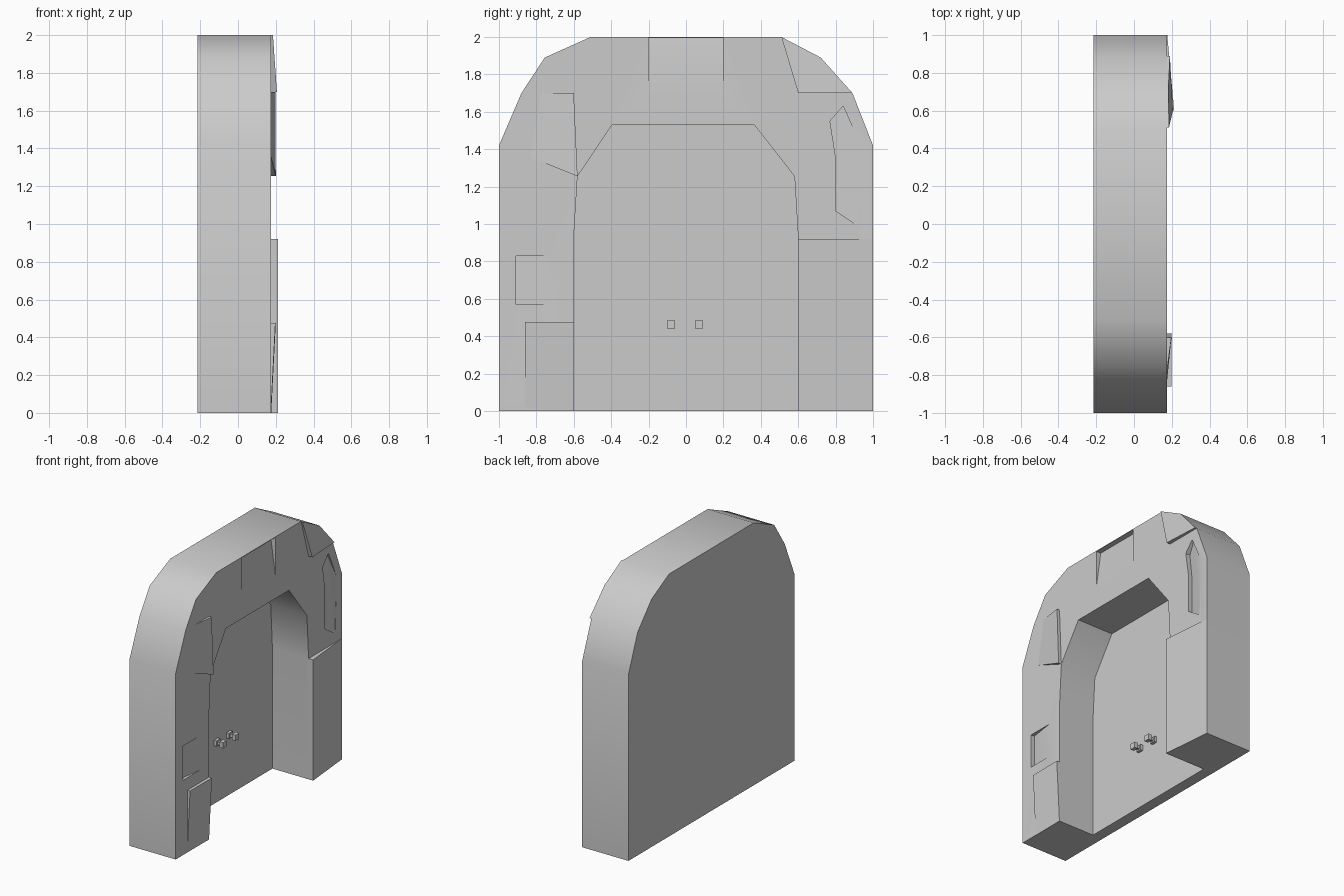
import bpy, bmesh, math

if "Cube" in bpy.data.objects:
    bpy.data.objects.remove(bpy.data.objects["Cube"])

BACK, DOOR, WALL = -0.215, -0.13, 0.175


def prism(name, ring_a, ring_b):
    """Closed solid between two matching rings of (x, y, z) points."""
    bm = bmesh.new()
    a = [bm.verts.new(p) for p in ring_a]
    b = [bm.verts.new(p) for p in ring_b]
    bm.faces.new(a)
    bm.faces.new(b)
    for i in range(len(a)):
        j = (i + 1) % len(a)
        bm.faces.new((a[i], a[j], b[j], b[i]))
    bmesh.ops.recalc_face_normals(bm, faces=bm.faces)
    me = bpy.data.meshes.new(name)
    bm.to_mesh(me)
    bm.free()
    ob = bpy.data.objects.new(name, me)
    bpy.context.collection.objects.link(ob)
    return ob


def slab(name, pts, x0, x1):
    """Extrude a (y, z) profile along x."""
    return prism(name, [(x0, y, z) for y, z in pts], [(x1, y, z) for y, z in pts])


def relief(name, pts, x):
    """Tilted panel: (y, z, surface x) points joined to a flat ring at x."""
    return prism(name, [(d, y, z) for y, z, d in pts], [(x, y, z) for y, z, d in pts])


# Main wall with rounded shoulders
wall = slab("gate_wall", [
    (-1, 0), (-1, 1.42), (-0.88, 1.70), (-0.755, 1.89), (-0.51, 2.0),
    (0.51, 2.0), (0.72, 1.89), (0.89, 1.70), (1, 1.42), (1, 0)], BACK, WALL)

# Doorway recess and chipped stone recesses
F = WALL + 0.001
cutters = [
    slab("doorway_cutter", [
        (-0.6, -0.1), (-0.6, 0.93), (-0.58, 1.255), (-0.395, 1.53),
        (0.365, 1.53), (0.58, 1.255), (0.6, 0.92), (0.6, -0.1)], DOOR, 0.3),
    relief("keystone_cutter", [
        (-0.2, 1.70, F), (0.2, 1.70, F), (0.2, 1.995, 0.135), (-0.2, 1.995, 0.135)], 0.3),
    relief("right_chip_cutter", [
        (0.84, 1.63, 0.158), (0.77, 1.55, 0.137), (0.80, 1.36, 0.144),
        (0.80, 1.07, 0.144), (0.92, 0.99, 0.172), (0.935, 1.42, F)], 0.3),
    relief("left_chip_cutter", [
        (-0.91, 0.57, 0.145), (-0.70, 0.57, F), (-0.70, 0.83, F), (-0.91, 0.83, 0.145)], 0.3),
]
for c in cutters:
    m = wall.modifiers.new(c.name, 'BOOLEAN')
    m.operation, m.solver, m.object = 'DIFFERENCE', 'EXACT', c
dg = bpy.context.evaluated_depsgraph_get()
cut = bpy.data.meshes.new_from_object(wall.evaluated_get(dg))
wall.modifiers.clear()
wall.data = cut
for c in cutters:
    bpy.data.objects.remove(c)

# Smooth the curved outline, keep corners sharp
bpy.context.view_layer.objects.active = wall
wall.select_set(True)
bpy.ops.object.shade_smooth_by_angle(angle=math.radians(40))
wall.select_set(False)

# Raised tilted stones
E = 0.165
relief("right_base_stone", [
    (0.6, 0, 0.213), (1, 0, 0.176), (1, 0.92, 0.176), (0.6, 0.92, 0.213)], E)
relief("right_shoulder_stone", [
    (0.51, 2.0, 0.185), (0.6, 1.70, 0.206), (0.89, 1.70, 0.19), (0.72, 1.89, 0.182)], E)
relief("left_arch_stone", [
    (-0.6, 1.70, 0.198), (-0.58, 1.255, 0.2), (-0.84, 1.36, 0.174), (-0.78, 1.70, 0.174)], E)
relief("left_base_stone", [
    (-0.86, 0, 0.174), (-0.6, 0, 0.176), (-0.6, 0.475, 0.2), (-0.86, 0.475, 0.198)], E)

# Door knobs: square plate, narrow neck, square grip
for side, yc in (("left", -0.08), ("right", 0.07)):
    for part, r, x0, x1 in (("plate", 0.022, DOOR - 0.01, DOOR + 0.022),
                            ("neck", 0.012, DOOR + 0.022, DOOR + 0.045),
                            ("grip", 0.022, DOOR + 0.045, DOOR + 0.075)):
        slab(f"{side}_knob_{part}", [
            (yc - r, 0.463 - r), (yc + r, 0.463 - r),
            (yc + r, 0.463 + r), (yc - r, 0.463 + r)], x0, x1)
